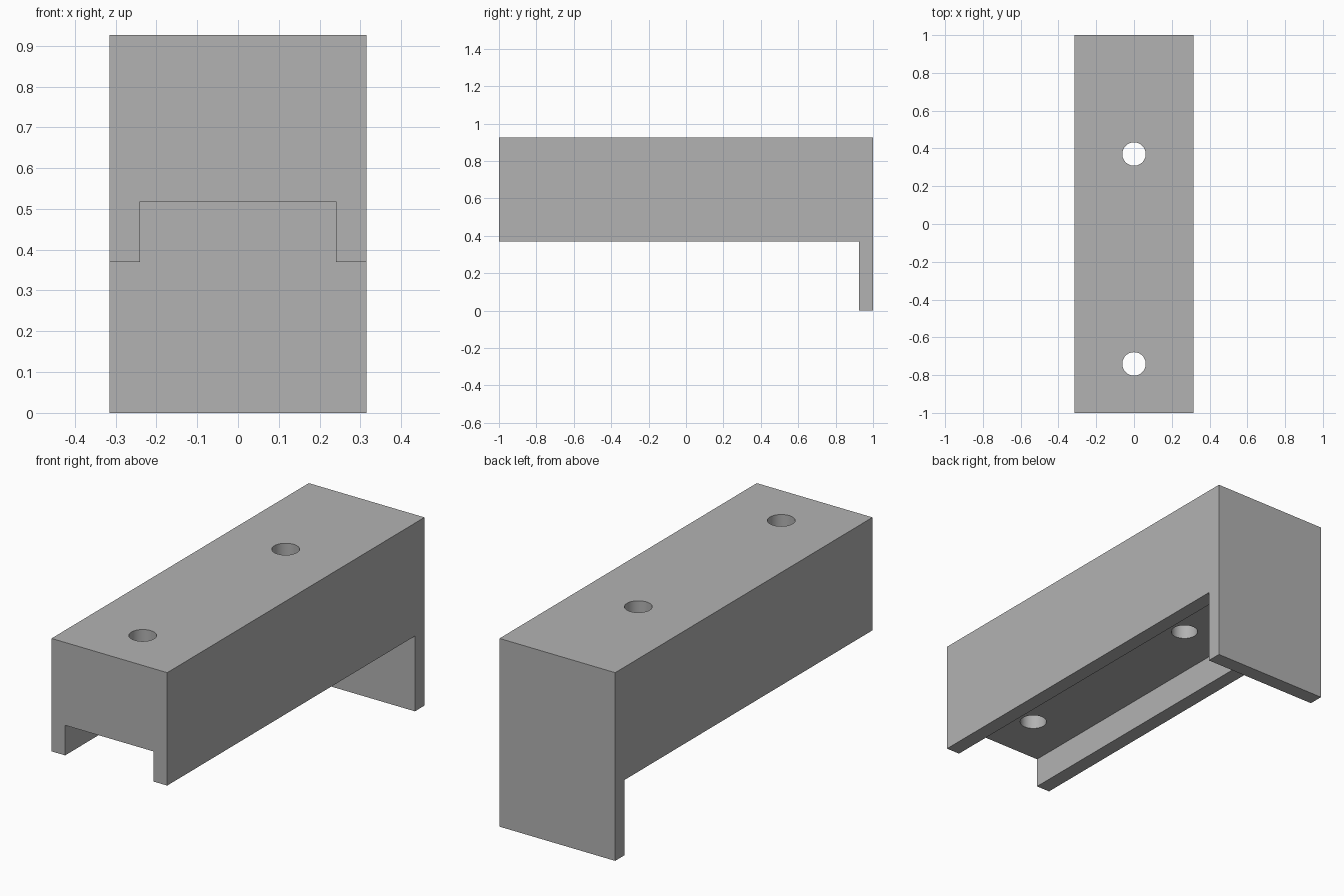
import bpy
import bmesh
import math

cube = bpy.data.objects.get("Cube")
if cube:
    bpy.data.objects.remove(cube, do_unlink=True)

U = 2 / 27                     # wall thickness, the design unit
HALF_W, TOP = 4.25 * U, 12.5 * U
SKIRT, CEILING = 5 * U, 7 * U  # lower edge of side walls, roof of channel
LIP_Y = 1 - U                  # inner face of the end lip

grey = bpy.data.materials.new("grey")
grey.use_nodes = True
colour = (0.448, 0.448, 0.448, 1)
grey.diffuse_color = colour
grey.node_tree.nodes["Principled BSDF"].inputs["Base Color"].default_value = colour


def finish(name, bm):
    bmesh.ops.recalc_face_normals(bm, faces=bm.faces)
    mesh = bpy.data.meshes.new(name)
    bm.to_mesh(mesh)
    bm.free()
    mesh.materials.append(grey)
    obj = bpy.data.objects.new(name, mesh)
    bpy.context.collection.objects.link(obj)
    return obj


def side_prism(name, profile, half_width):
    """Extrude a (y, z) outline across x."""
    bm = bmesh.new()
    face = bm.faces.new([bm.verts.new((-half_width, y, z)) for y, z in profile])
    moved = bmesh.ops.extrude_face_region(bm, geom=[face])["geom"]
    bmesh.ops.translate(bm, vec=(2 * half_width, 0, 0),
                        verts=[v for v in moved if isinstance(v, bmesh.types.BMVert)])
    return finish(name, bm)


def cut(target, cutter):
    cutter.hide_render = True
    mod = target.modifiers.new(cutter.name, "BOOLEAN")
    mod.operation = "DIFFERENCE"
    mod.solver = "EXACT"
    mod.object = cutter
    bpy.context.view_layer.objects.active = target
    bpy.ops.object.modifier_apply(modifier=mod.name)
    bpy.data.objects.remove(cutter, do_unlink=True)


# Block with the hanging end lip
bracket = side_prism("channel_bracket", [
    (-1, SKIRT), (LIP_Y, SKIRT), (LIP_Y, 0), (1, 0), (1, TOP), (-1, TOP)], HALF_W)

# Channel along the underside, stopping at the lip
cut(bracket, side_prism("channel_cutter", [
    (-1.1, 0.1), (LIP_Y, 0.1), (LIP_Y, CEILING), (-1.1, CEILING)], HALF_W - U))

# Two vertical screw holes
for y in (5 * U, -10 * U):
    bm = bmesh.new()
    bmesh.ops.create_cone(bm, cap_ends=True, segments=48, radius1=0.062,
                          radius2=0.062, depth=1)
    bmesh.ops.translate(bm, verts=bm.verts, vec=(0, y, 0.75))
    cut(bracket, finish("hole_cutter", bm))

bpy.ops.object.select_all(action="DESELECT")
bracket.select_set(True)
bpy.context.view_layer.objects.active = bracket
bpy.ops.object.shade_smooth_by_angle(angle=math.radians(30))
